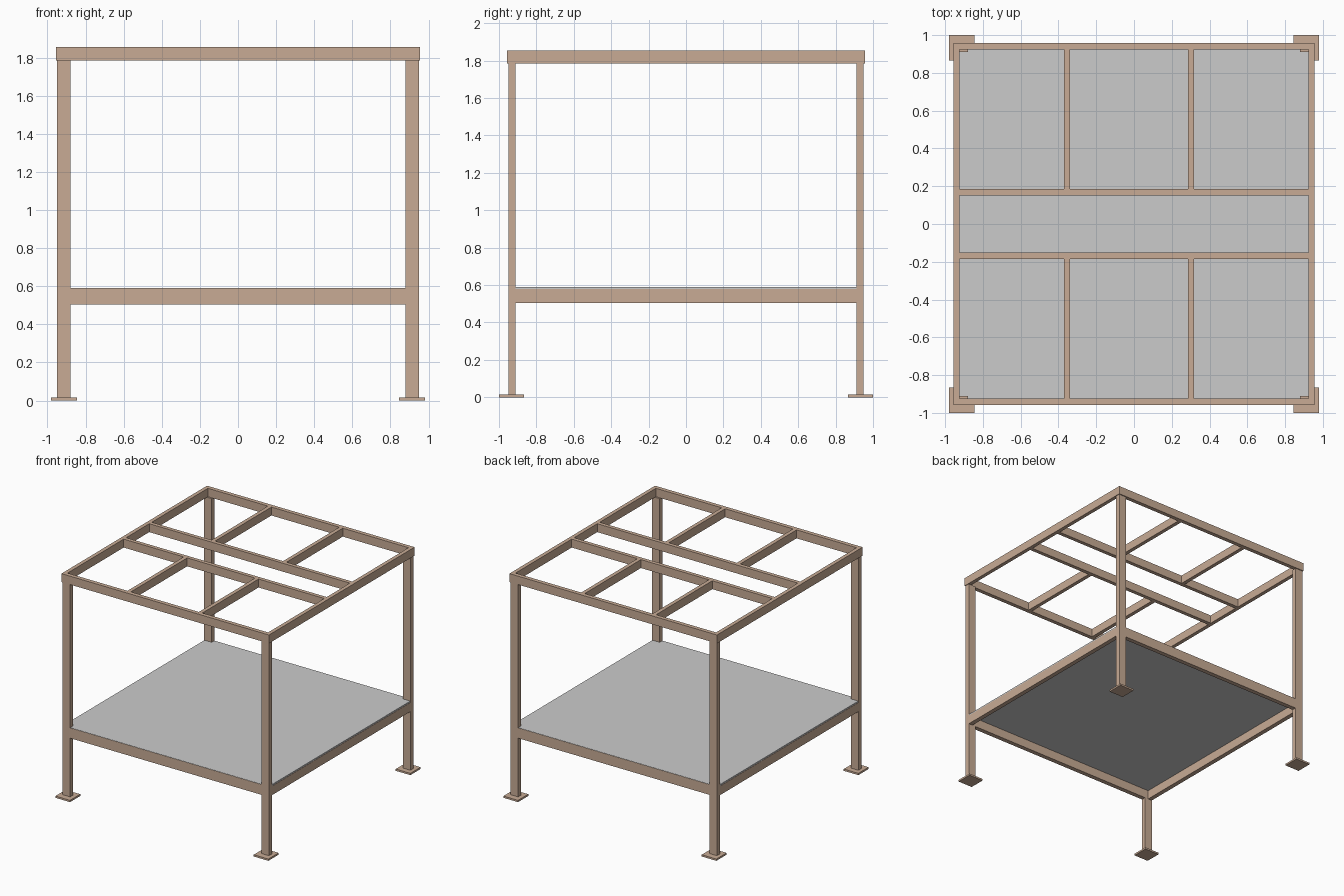
import bpy

if "Cube" in bpy.data.objects:
    bpy.data.objects.remove(bpy.data.objects["Cube"])


def material(name, rgb):
    m = bpy.data.materials.new(name)
    m.diffuse_color = (*rgb, 1)
    m.use_nodes = True
    m.node_tree.nodes["Principled BSDF"].inputs["Base Color"].default_value = m.diffuse_color
    return m


WOOD = material("tan_timber", (0.58, 0.41, 0.30))


def box(name, x, y, z, mat=WOOD):
    """Box given as (min, max) ranges on each axis."""
    lo, hi = zip(x, y, z)
    bpy.ops.mesh.primitive_cube_add(size=1, location=[(a + b) / 2 for a, b in zip(lo, hi)])
    o = bpy.context.object
    o.name = name
    o.scale = [abs(b - a) for a, b in zip(lo, hi)]
    bpy.ops.object.transform_apply(location=False, rotation=False, scale=True)
    if mat:
        o.data.materials.append(mat)
    return o


# Corner posts and foot plates
for sx, side in ((-1, "left"), (1, "right")):
    for sy, end in ((-1, "front"), (1, "back")):
        box(f"{end}_{side}_post", (sx * 0.88, sx * 0.949), (sy * 0.911, sy * 0.949), (0.015, 1.785))
        box(f"{end}_{side}_foot_plate", (sx * 0.845, sx * 0.98), (sy * 0.866, sy * 1.0), (0, 0.015))

# Lower rails between the posts, and outer roof beams
ROOF = (1.785, 1.855)
for s, end, side in ((-1, "front", "left"), (1, "back", "right")):
    box(f"{end}_deck_rail", (-0.88, 0.88), (s * 0.911, s * 0.949), (0.503, 0.588))
    box(f"{side}_deck_rail", (s * 0.911, s * 0.949), (-0.911, 0.911), (0.503, 0.578))
    box(f"{end}_roof_beam", (-0.955, 0.955), (s * 0.923, s * 0.957), ROOF)
    box(f"{side}_roof_beam", (s * 0.923, s * 0.955), (-0.923, 0.923), ROOF)
    # Inner roof beams: one long cross beam and two short joists per half
    box(f"{end}_cross_beam", (-0.923, 0.923), (s * 0.152, s * 0.184), ROOF)
    for i, x in enumerate((-0.355, 0.302)):
        box(f"{end}_joist_{i + 1}", (x - 0.016, x + 0.016), (s * 0.184, s * 0.923), ROOF)

# Deck panel
box("deck_panel", (-0.947, 0.947), (-0.947, 0.947), (0.578, 0.59), None)
